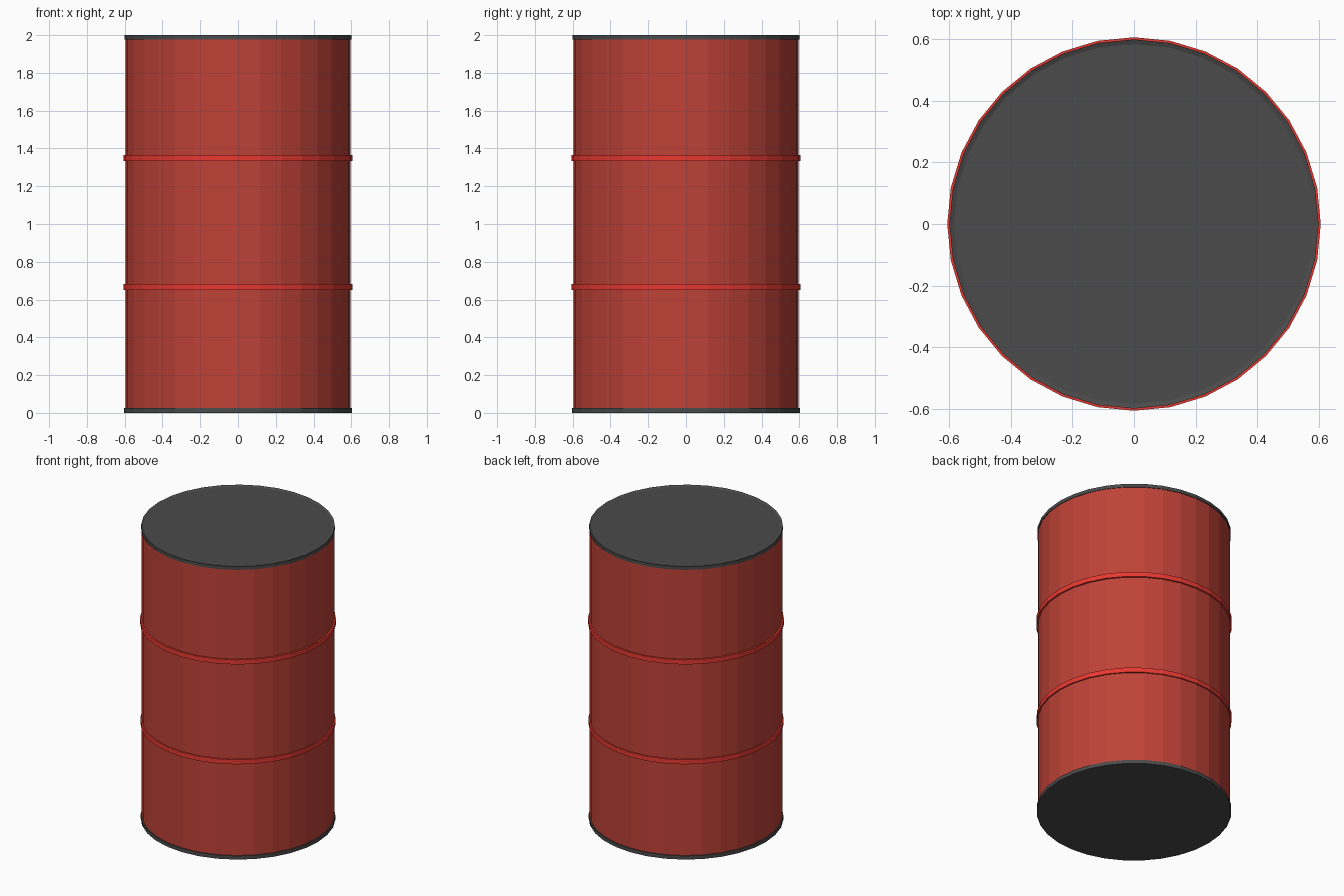
import bpy, bmesh, math

if "Cube" in bpy.data.objects:
    bpy.data.objects.remove(bpy.data.objects["Cube"])

SIDES = 32


def material(name, color):
    m = bpy.data.materials.new(name)
    m.diffuse_color = color
    m.use_nodes = True
    m.node_tree.nodes["Principled BSDF"].inputs["Base Color"].default_value = m.diffuse_color
    return m


def lathe(name, profile, mat, closed=False):
    """Spin (radius, z) points around z; a radius of 0 makes a pole."""
    bm = bmesh.new()
    rings = []
    for r, z in profile:
        if r == 0:
            rings.append([bm.verts.new((0, 0, z))] * SIDES)
        else:
            rings.append([bm.verts.new((r * math.cos(2 * math.pi * i / SIDES),
                                        r * math.sin(2 * math.pi * i / SIDES), z))
                          for i in range(SIDES)])
    pairs = list(zip(rings, rings[1:]))
    if closed:
        pairs.append((rings[-1], rings[0]))
    for a, b in pairs:
        for i in range(SIDES):
            j = (i + 1) % SIDES
            quad = dict.fromkeys((a[i], a[j], b[j], b[i]))
            bm.faces.new(list(quad))
    bmesh.ops.recalc_face_normals(bm, faces=bm.faces)
    mesh = bpy.data.meshes.new(name)
    bm.to_mesh(mesh)
    bm.free()
    mesh.materials.append(mat)
    obj = bpy.data.objects.new(name, mesh)
    bpy.context.collection.objects.link(obj)
    return obj


body_red = material("body_red", (0.515, 0.054, 0.038, 1))
hoop_red = material("hoop_red", (0.80, 0.04, 0.03, 1))
dark = material("dark_metal", (0.07, 0.07, 0.07, 1))

# Drum wall
lathe("drum_wall", [(0.596, 0.02), (0.596, 1.98)], body_red)

# Lid with a slightly raised rim around a shallow recess
lathe("lid", [(0, 1.994), (0.585, 1.994), (0.6, 2.0),
              (0.6, 1.977), (0.59, 1.977)], dark)

# Flat base
lathe("base", [(0, 0), (0.603, 0), (0.603, 0.025), (0.59, 0.025)], dark)

# Two hoops around the wall
for name, z, r in (("lower_hoop", 0.667, 0.605), ("upper_hoop", 1.35, 0.607)):
    lathe(name, [(0.592, z - 0.016), (r, z - 0.016),
                 (r, z + 0.016), (0.592, z + 0.016)], hoop_red, closed=True)
